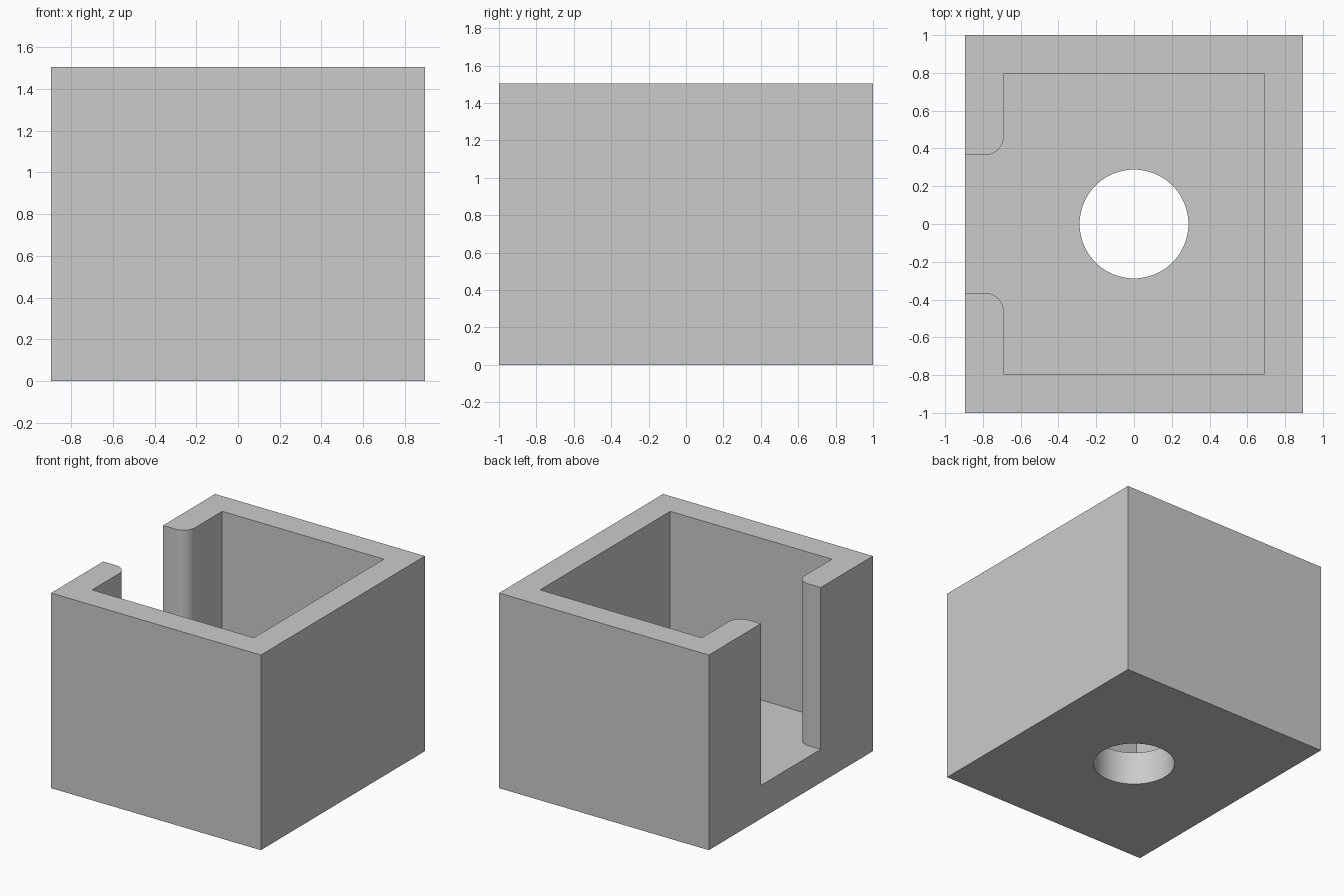
import bpy
import bmesh
from math import cos, sin, pi

cube = bpy.data.objects.get("Cube")
if cube:
    bpy.data.objects.remove(cube, do_unlink=True)

HALF_X, HALF_Y, HEIGHT = 0.895, 1.0, 1.505
IN_X, IN_Y, FLOOR = 0.69, 0.793, 0.257
SLOT, FILLET, HOLE = 0.364, 0.1, 0.288

grey = bpy.data.materials.new("plain grey")
grey.use_nodes = True
colour = (0.6, 0.6, 0.6, 1)
grey.diffuse_color = colour
grey.node_tree.nodes["Principled BSDF"].inputs["Base Color"].default_value = colour


def prism(name, outline, bottom, top):
    """Extrude a closed xy outline from bottom to top."""
    bm = bmesh.new()
    face = bm.faces.new([bm.verts.new((x, y, bottom)) for x, y in outline])
    grown = bmesh.ops.extrude_face_region(bm, geom=[face])["geom"]
    moved = [v for v in grown if isinstance(v, bmesh.types.BMVert)]
    bmesh.ops.translate(bm, verts=moved, vec=(0, 0, top - bottom))
    bmesh.ops.recalc_face_normals(bm, faces=bm.faces)
    mesh = bpy.data.meshes.new(name)
    bm.to_mesh(mesh)
    bm.free()
    mesh.materials.append(grey)
    obj = bpy.data.objects.new(name, mesh)
    bpy.context.collection.objects.link(obj)
    return obj


def cut(target, cutter):
    """Subtract the cutter for good, then discard it."""
    cutter.hide_render = True
    mod = target.modifiers.new("cut", "BOOLEAN")
    mod.operation, mod.solver, mod.object = "DIFFERENCE", "EXACT", cutter
    bpy.ops.object.select_all(action="DESELECT")
    target.select_set(True)
    bpy.context.view_layer.objects.active = target
    bpy.ops.object.modifier_apply(modifier=mod.name)
    bpy.data.objects.remove(cutter, do_unlink=True)


# Outer block
box = prism("open_box", [(-HALF_X, -HALF_Y), (HALF_X, -HALF_Y),
                         (HALF_X, HALF_Y), (-HALF_X, HALF_Y)], 0, HEIGHT)

# Pocket with a side slot whose inner corners are rounded
steps = 16
half = [(-HALF_X - 0.2, SLOT)]
for i in range(steps + 1):
    a = -pi / 2 + pi / 2 * i / steps
    half.append((-IN_X - FILLET + FILLET * cos(a),
                 SLOT + FILLET + FILLET * sin(a)))
half += [(-IN_X, IN_Y), (IN_X, IN_Y)]
outline = half + [(x, -y) for x, y in reversed(half)]
cut(box, prism("pocket_cutter", outline, FLOOR, HEIGHT + 0.2))

# Round hole through the floor
sides = 96
circle = [(HOLE * cos(2 * pi * i / sides), HOLE * sin(2 * pi * i / sides))
          for i in range(sides)]
cut(box, prism("hole_cutter", circle, -0.2, FLOOR + 0.2))

bpy.ops.object.shade_smooth_by_angle(angle=pi / 6)
